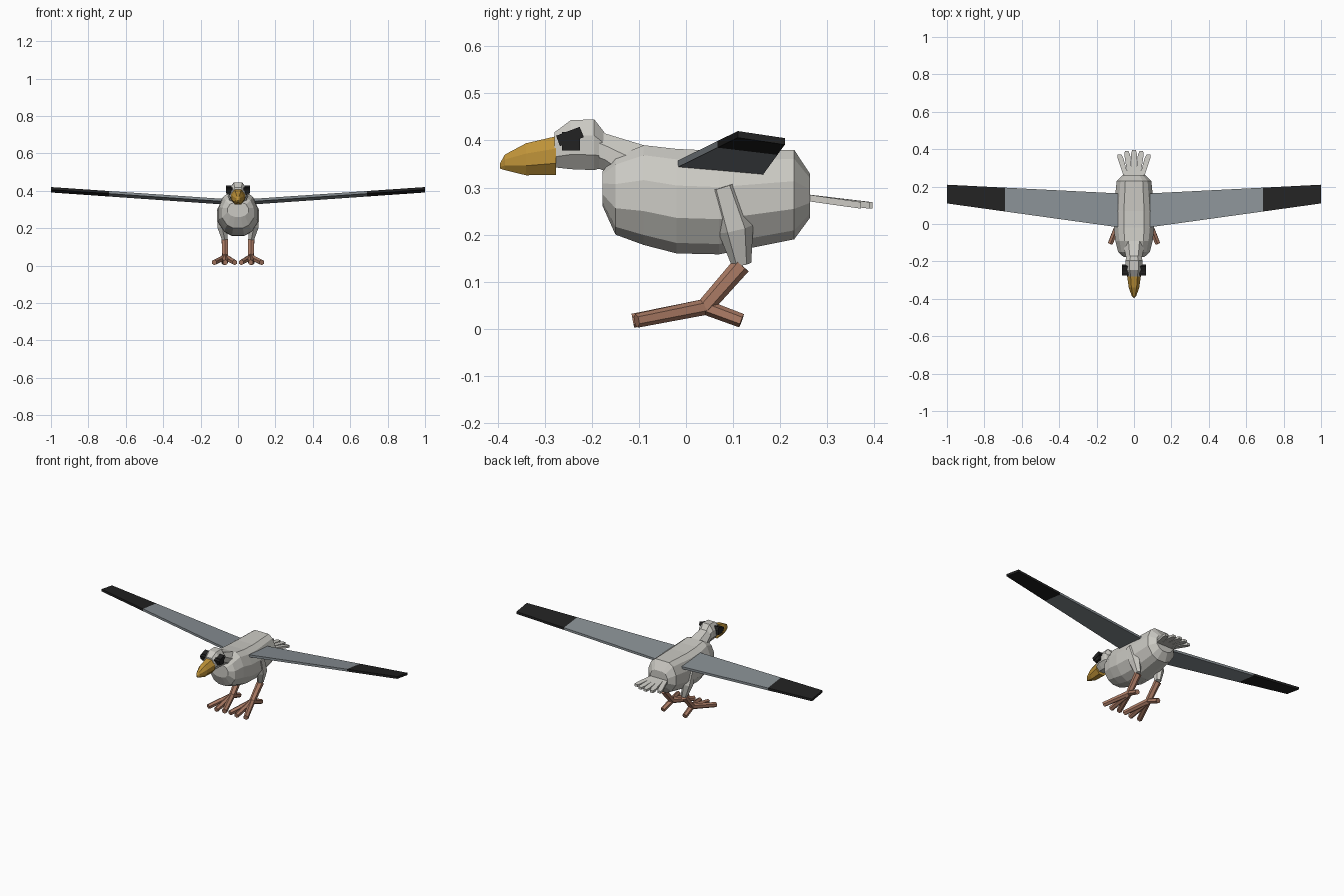
import bpy, bmesh, math
from mathutils import Vector

cube = bpy.data.objects.get("Cube")
if cube:
    bpy.data.objects.remove(cube)


def material(name, rgb):
    m = bpy.data.materials.new(name)
    m.use_nodes = True
    m.diffuse_color = (*rgb, 1)
    m.node_tree.nodes["Principled BSDF"].inputs["Base Color"].default_value = (*rgb, 1)
    return m


PLUMAGE = material("pale plumage", (0.60, 0.59, 0.55))
GREY = material("wing grey", (0.25, 0.28, 0.30))
BLACK = material("black", (0.016, 0.016, 0.016))
YELLOW = material("beak yellow", (0.52, 0.29, 0.04))
SKIN = material("leg skin", (0.41, 0.20, 0.13))


def skin(name, rings, *mats):
    """Join matching rings of points into one capped, flat-shaded solid."""
    bm = bmesh.new()
    loops = [[bm.verts.new(p) for p in ring] for ring in rings]
    n = len(loops[0])
    for a, b in zip(loops, loops[1:]):
        for i in range(n):
            j = (i + 1) % n
            bm.faces.new((a[i], a[j], b[j], b[i]))
    bm.faces.new(loops[0])
    bm.faces.new(loops[-1])
    bmesh.ops.recalc_face_normals(bm, faces=bm.faces)
    mesh = bpy.data.meshes.new(name)
    bm.to_mesh(mesh)
    bm.free()
    obj = bpy.data.objects.new(name, mesh)
    bpy.context.collection.objects.link(obj)
    for m in mats:
        mesh.materials.append(m)
    return obj


def loft(name, half, stations, mat):
    """Stations (y, half width, bottom, top) carry a mirrored half profile."""
    profile = half + [(-x, z) for x, z in reversed(half)]
    rings = [[(x * w, y, lo + z * (hi - lo)) for x, z in profile]
             for y, w, lo, hi in stations]
    return skin(name, rings, mat)


def tube(name, points, mat, sides=6, flat=1.0):
    """Points (position, radius) joined by a faceted limb; flat scales its x."""
    rings = []
    for k, (p, r) in enumerate(points):
        a = Vector(points[max(k - 1, 0)][0])
        b = Vector(points[min(k + 1, len(points) - 1)][0])
        d = (b - a).normalized()
        u = Vector((1, 0, 0))
        u = (u - d * u.dot(d)).normalized()
        v = d.cross(u)
        ring = []
        for i in range(sides):
            t = 2 * math.pi * (i + 0.5) / sides
            ring.append(Vector(p) + r * (flat * math.cos(t) * u + math.sin(t) * v))
        rings.append(ring)
    return skin(name, rings, mat)


def slab(name, outline, x0, x1, mat):
    """Side outline of (y, z) points extruded along x."""
    return skin(name, [[(x, y, z) for y, z in outline] for x in (x0, x1)], mat)


# Body, neck, head and beak
BODY = [(0.3, 0), (0.68, 0.1), (1, 0.34), (1, 0.65), (0.78, 0.9), (0.5, 1)]
OVAL = [(0.45, 0), (1, 0.3), (1, 0.68), (0.5, 1)]
loft("body", BODY, [
    (-0.177, 0.055, 0.26, 0.335), (-0.15, 0.085, 0.20, 0.365),
    (-0.09, 0.10, 0.178, 0.39), (-0.02, 0.108, 0.16, 0.382),
    (0.07, 0.108, 0.158, 0.378), (0.23, 0.093, 0.19, 0.38),
    (0.263, 0.058, 0.235, 0.33)], PLUMAGE)
loft("neck", OVAL, [
    (-0.08, 0.06, 0.28, 0.387), (-0.13, 0.053, 0.30, 0.402),
    (-0.172, 0.044, 0.335, 0.415), (-0.185, 0.042, 0.34, 0.42)], PLUMAGE)
loft("head", OVAL, [
    (-0.168, 0.036, 0.345, 0.41), (-0.195, 0.046, 0.337, 0.445),
    (-0.245, 0.046, 0.339, 0.443), (-0.28, 0.035, 0.343, 0.417)], PLUMAGE)
loft("beak", OVAL, [
    (-0.276, 0.037, 0.327, 0.409), (-0.34, 0.028, 0.326, 0.394),
    (-0.385, 0.012, 0.337, 0.37), (-0.395, 0.003, 0.34, 0.352)], YELLOW)

# Tail fan
for k in range(-2, 3):
    tip = Vector((k * 0.039, 0.396 - 0.006 * k * k, 0.262))
    root = Vector((k * 0.02, 0.245, 0.28))
    rings = []
    for t, w in ((0, 0.012), (0.85, 0.0155), (1, 0.01)):
        c = root.lerp(tip, t)
        h = 0.007
        rings.append([c + Vector((dx * w, 0, dz * h))
                      for dx, dz in ((-1, -1), (1, -1), (1, 1), (-1, 1))])
    skin(f"tail_feather_{k + 3}", rings, PLUMAGE)

for side, s in (("left", 1), ("right", -1)):
    # Wing with dark outer tip
    root = [(-0.022, 0.341), (-0.022, 0.355), (0.162, 0.339), (0.162, 0.325)]
    tip = [(0.11, 0.406), (0.11, 0.42), (0.21, 0.405), (0.21, 0.391)]
    rings = []
    for x in (0.05, 0.69, 1.0):
        t = (x - 0.05) / 0.95
        rings.append([(s * x, a[0] + t * (b[0] - a[0]), a[1] + t * (b[1] - a[1]))
                      for a, b in zip(root, tip)])
    wing = skin(f"{side}_wing", rings, GREY, BLACK)
    for f in wing.data.polygons:
        f.material_index = int(abs(f.center.x) > 0.69)

    # Square eye with a slanted brow
    slab(f"{side}_eye", [(-0.263, 0.379), (-0.225, 0.379), (-0.225, 0.418),
                         (-0.263, 0.418)], s * 0.03, s * 0.062, BLACK)
    slab(f"{side}_brow", [(-0.268, 0.388), (-0.217, 0.407), (-0.226, 0.429),
                          (-0.276, 0.41)], s * 0.03, s * 0.065, BLACK)

    # Thigh, shank and toes
    tube(f"{side}_thigh", [
        ((s * 0.092, 0.078, 0.302), 0.03), ((s * 0.084, 0.106, 0.212), 0.038),
        ((s * 0.07, 0.118, 0.137), 0.021)], PLUMAGE, flat=0.8)
    ankle = (s * 0.068, 0.04, 0.046)
    tube(f"{side}_shank", [((s * 0.07, 0.118, 0.135), 0.02), (ankle, 0.018)], SKIN)
    for toe, x, y in (("outer", 0.127, -0.105), ("middle", 0.068, -0.113),
                      ("inner", 0.018, -0.105), ("back", 0.074, 0.118)):
        tube(f"{side}_{toe}_toe", [(ankle, 0.017 if y < 0 else 0.016), ((s * x, y, 0.017), 0.015)], SKIN)
